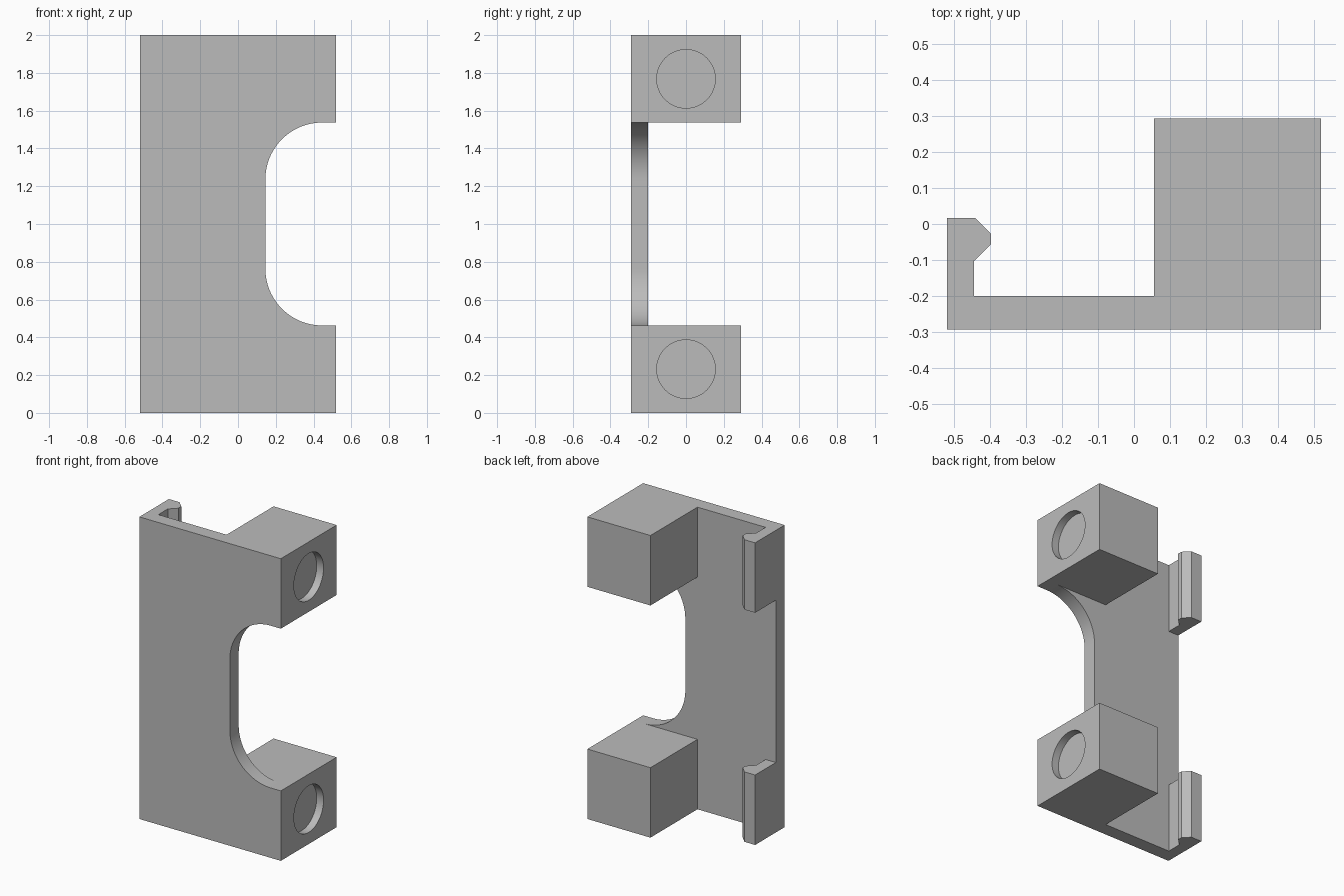
import bpy, bmesh, math
from mathutils import Matrix, Vector

cube = bpy.data.objects.get("Cube")
if cube:
    bpy.data.objects.remove(cube, do_unlink=True)

GREY = (0.5, 0.5, 0.5, 1)
grey = bpy.data.materials.new("plain grey")
grey.use_nodes = True
grey.diffuse_color = GREY
grey.node_tree.nodes["Principled BSDF"].inputs["Base Color"].default_value = GREY

# Overall limits, height of the end sections, rear plane of the plate
X, Y, H, END, PLATE = 0.518, 0.292, 2.0, 0.463, -0.2


def prism(name, points, offset):
    """Extrude a closed outline along an offset vector."""
    bm = bmesh.new()
    face = bm.faces.new([bm.verts.new(p) for p in points])
    result = bmesh.ops.extrude_face_region(bm, geom=[face])
    moved = [v for v in result["geom"] if isinstance(v, bmesh.types.BMVert)]
    bmesh.ops.translate(bm, verts=moved, vec=Vector(offset))
    bmesh.ops.recalc_face_normals(bm, faces=bm.faces)
    mesh = bpy.data.meshes.new(name)
    bm.to_mesh(mesh)
    bm.free()
    mesh.materials.append(grey)
    obj = bpy.data.objects.new(name, mesh)
    bpy.context.collection.objects.link(obj)
    return obj


def activate(obj):
    bpy.ops.object.select_all(action="DESELECT")
    obj.select_set(True)
    bpy.context.view_layer.objects.active = obj


def smooth(obj):
    activate(obj)
    bpy.ops.object.shade_smooth_by_angle(angle=math.radians(30))


# Front plate with a rounded cutout in its left edge
inner, radius, steps = 0.145, 0.3, 24
arc = [(inner + radius * (1 - math.sin(a)), END + radius * (1 - math.cos(a)))
       for a in (math.pi / 2 * i / steps for i in range(steps + 1))]
lower = [(-X, 0), (X, 0), (X, END)] + arc
outline = lower + [(x, H - z) for x, z in reversed(lower)]
plate = prism("front_plate", [(x, -Y, z) for x, z in outline], (0, PLATE + Y, 0))
smooth(plate)

# Hooked clip cross-section
hook = [(-X, PLATE), (-X, 0.017), (-0.44, 0.017), (-0.397, -0.026),
        (-0.397, -0.057), (-0.443, -0.102), (-0.443, PLATE)]
block_plan = [(0.056, PLATE), (X, PLATE), (X, Y), (0.056, Y)]

for end, base in (("lower", 0), ("upper", H - END)):
    prism(end + "_clip", [(x, y, base) for x, y in hook], (0, 0, END))
    block = prism(end + "_block", [(x, y, base) for x, y in block_plan], (0, 0, END))

    # Shallow round recess in the outer side of the block
    angles = [math.tau * i / 64 for i in range(64)]
    cutter = prism("recess_cutter",
                   [(X - 0.05, 0.155 * math.cos(a), base + END / 2 + 0.155 * math.sin(a))
                    for a in angles], (0.1, 0, 0))
    cutter.hide_render = True
    cut = block.modifiers.new("recess", "BOOLEAN")
    cut.operation = "DIFFERENCE"
    cut.solver = "EXACT"
    cut.object = cutter
    activate(block)
    bpy.ops.object.modifier_apply(modifier=cut.name)
    bpy.data.objects.remove(cutter, do_unlink=True)
    smooth(block)
